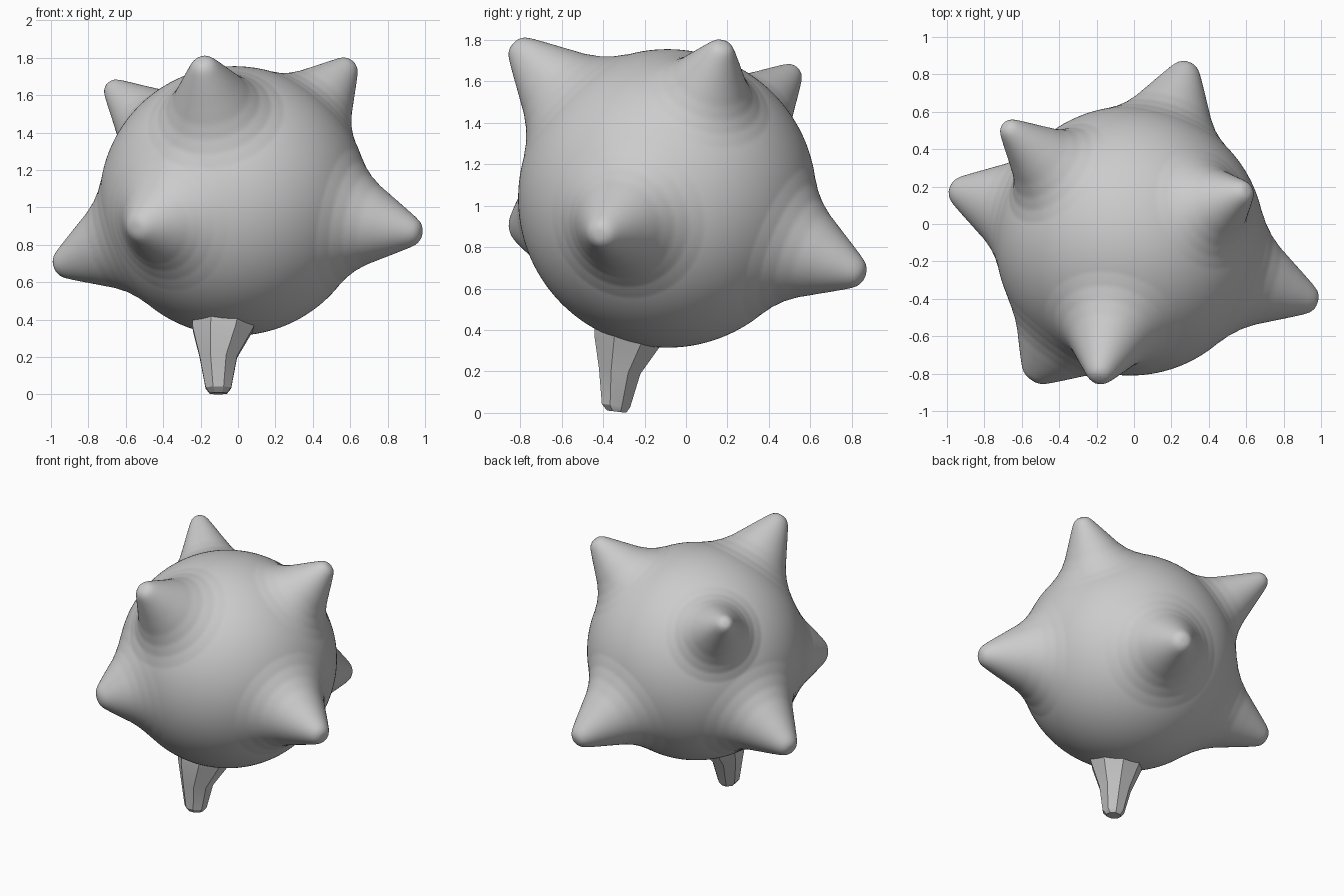
import bpy, bmesh, math
from mathutils import Vector

if "Cube" in bpy.data.objects:
    bpy.data.objects.remove(bpy.data.objects["Cube"])

CENTRE, R = Vector((-0.02, -0.09, 1.035)), 0.72

# tip position and relative width of each spike pulled out of the ball
SPIKES = [
    ((-0.19, -0.83, 1.785), 0.95),   # upper front
    ((-0.69, 0.53, 1.655), 0.82),    # upper back left
    ((0.61, 0.18, 1.78), 0.85),      # upper right
    ((0.98, -0.42, 0.86), 1.0),      # right
    ((-0.98, 0.19, 0.68), 1.0),      # left
    ((-0.55, -0.83, 0.89), 1.0),     # lower front left
    ((0.29, 0.86, 0.66), 1.0),       # back
]
# spike outline: distance from its axis, share of its height
OUTLINE = [(0, 1), (0.035, 0.99), (0.06, 0.95), (0.08, 0.88), (0.165, 0.5),
           (0.22, 0.27), (0.27, 0.13), (0.33, 0.04), (0.4, 0)]


def height(d):
    for (d0, h0), (d1, h1) in zip(OUTLINE, OUTLINE[1:]):
        if d < d1:
            return h0 + (h1 - h0) * (d - d0) / (d1 - d0)
    return 0.0


def finish(bm, name, angle):
    bmesh.ops.recalc_face_normals(bm, faces=bm.faces)
    mesh = bpy.data.meshes.new(name)
    bm.to_mesh(mesh)
    bm.free()
    ob = bpy.data.objects.new(name, mesh)
    bpy.context.collection.objects.link(ob)
    bpy.ops.object.select_all(action='DESELECT')
    ob.select_set(True)
    bpy.context.view_layer.objects.active = ob
    bpy.ops.object.shade_smooth_by_angle(angle=math.radians(angle))
    return ob


# ball with blended spikes
bm = bmesh.new()
bmesh.ops.create_icosphere(bm, subdivisions=7, radius=R)
pulls = []
for tip, width in SPIKES:
    t = Vector(tip) - CENTRE
    root = t.normalized() * R
    pulls.append((root, t - root, width))
for v in bm.verts:
    p = v.co.copy()
    for root, pull, width in pulls:
        v.co += pull * height((p - root).length / width)
    v.co += CENTRE
finish(bm, "spiked_ball", 60)

# faceted bottom spike: x, y, z, radius of each ring
RINGS = [(-0.07, -0.265, 0.42, 0.19), (-0.08, -0.28, 0.35, 0.175),
         (-0.105, -0.32, 0.2, 0.108), (-0.105, -0.338, 0.035, 0.074),
         (-0.105, -0.335, 0.006, 0.05)]
bm = bmesh.new()
loops = []
for x, y, z, r in RINGS:
    ring = []
    for i in range(8):
        a = math.tau * (i + 0.5) / 8
        dy = r * math.sin(a)
        ring.append(bm.verts.new((x + r * math.cos(a), y + dy, z - dy * 0.12)))
    loops.append(ring)
for a, b in zip(loops, loops[1:]):
    for i in range(8):
        j = (i + 1) % 8
        bm.faces.new((a[i], a[j], b[j], b[i]))
bm.faces.new(loops[-1])
finish(bm, "bottom_spike", 30)
